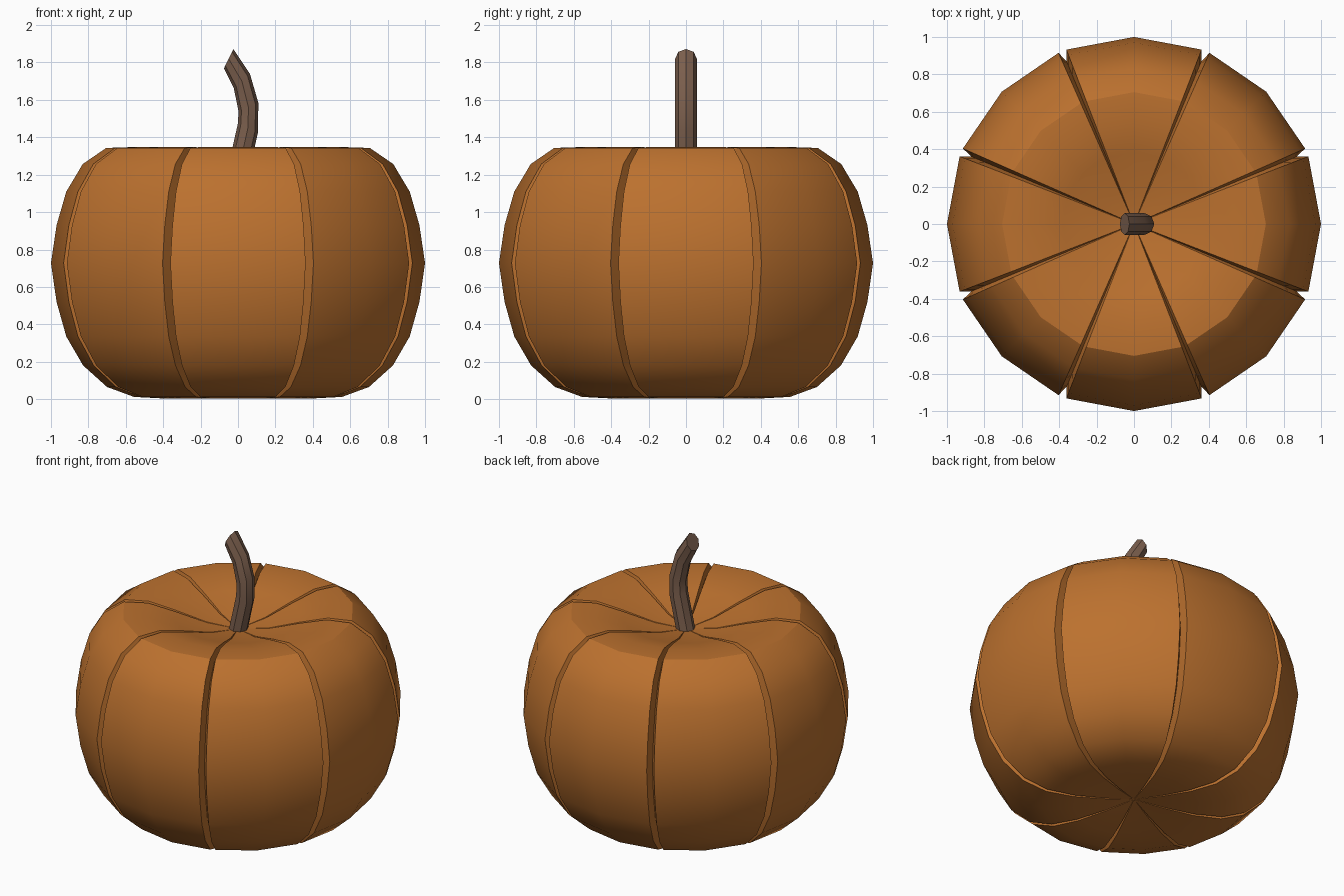
import bpy, bmesh
from math import sin, cos, radians
from mathutils import Vector

if "Cube" in bpy.data.objects:
    bpy.data.objects.remove(bpy.data.objects["Cube"])


def material(name, color):
    m = bpy.data.materials.new(name)
    m.diffuse_color = (*color, 1)
    m.use_nodes = True
    m.node_tree.nodes["Principled BSDF"].inputs["Base Color"].default_value = m.diffuse_color
    return m


def loft(name, rings, mat, start=None, end=None):
    """Skin closed rings; each end is a fan to a point, or a flat cap."""
    bm = bmesh.new()
    loops = [[bm.verts.new(p) for p in ring] for ring in rings]
    n = len(loops[0])
    for a, b in zip(loops, loops[1:]):
        for i in range(n):
            j = (i + 1) % n
            bm.faces.new((a[i], a[j], b[j], b[i]))
    for loop, pole in ((loops[0], start), (loops[-1], end)):
        if pole is None:
            bm.faces.new(loop)
        else:
            tip = bm.verts.new(pole)
            for i in range(n):
                bm.faces.new((loop[i], loop[(i + 1) % n], tip))
    bmesh.ops.recalc_face_normals(bm, faces=bm.faces)
    me = bpy.data.meshes.new(name)
    bm.to_mesh(me)
    bm.free()
    ob = bpy.data.objects.new(name, me)
    bpy.context.collection.objects.link(ob)
    me.materials.append(mat)
    bpy.ops.object.select_all(action='DESELECT')
    ob.select_set(True)
    bpy.context.view_layer.objects.active = ob
    bpy.ops.object.shade_smooth_by_angle(angle=radians(32))
    return ob


# Pumpkin body: dimpled profile (radius, z) from bottom to top
profile = [(.195, .018), (.383, .003), (.556, .012), (.70, .065), (.828, .18),
           (.918, .335), (.97, .52), (1.0, .727), (.97, .93), (.918, 1.11),
           (.83, 1.257), (.705, 1.343), (.556, 1.348), (.383, 1.305), (.195, 1.25)]
MID = .70
# Eight lobes: each has a left edge, centre, right edge, then a narrow groove
columns = [(-21.2, 1), (0, 1), (21.2, 1), (22.5, .94)]
body_rings = []
for r, z in profile:
    ring = []
    for lobe in range(8):
        for ang, depth in columns:
            k = 1 - (1 - depth) * min(1, r / .45)
            a = radians(45 * lobe + ang)
            ring.append((r * k * cos(a), r * k * sin(a), MID + (z - MID) * k))
    body_rings.append(ring)
loft("pumpkin_body", body_rings, material("orange_skin", (.50, .165, .028)),
     start=(0, 0, .045), end=(0, 0, 1.225))

# Stem: octagonal tube, each ring (x, z, lean to the left in degrees)
path = [(-.005, 1.19, -14), (.053, 1.45, -20), (.056, 1.56, 25),
        (.021, 1.70, 42), (-.05, 1.82, 64)]
stem_rings = []
for x, z, lean in path:
    across = Vector((cos(radians(lean)), 0, sin(radians(lean))))
    stem_rings.append([Vector((x, 0, z)) + .058 * (across * cos(radians(45 * i))
                       + Vector((0, sin(radians(45 * i)), 0))) for i in range(8)])
loft("stem", stem_rings, material("brown_stem", (.20, .115, .075)))
